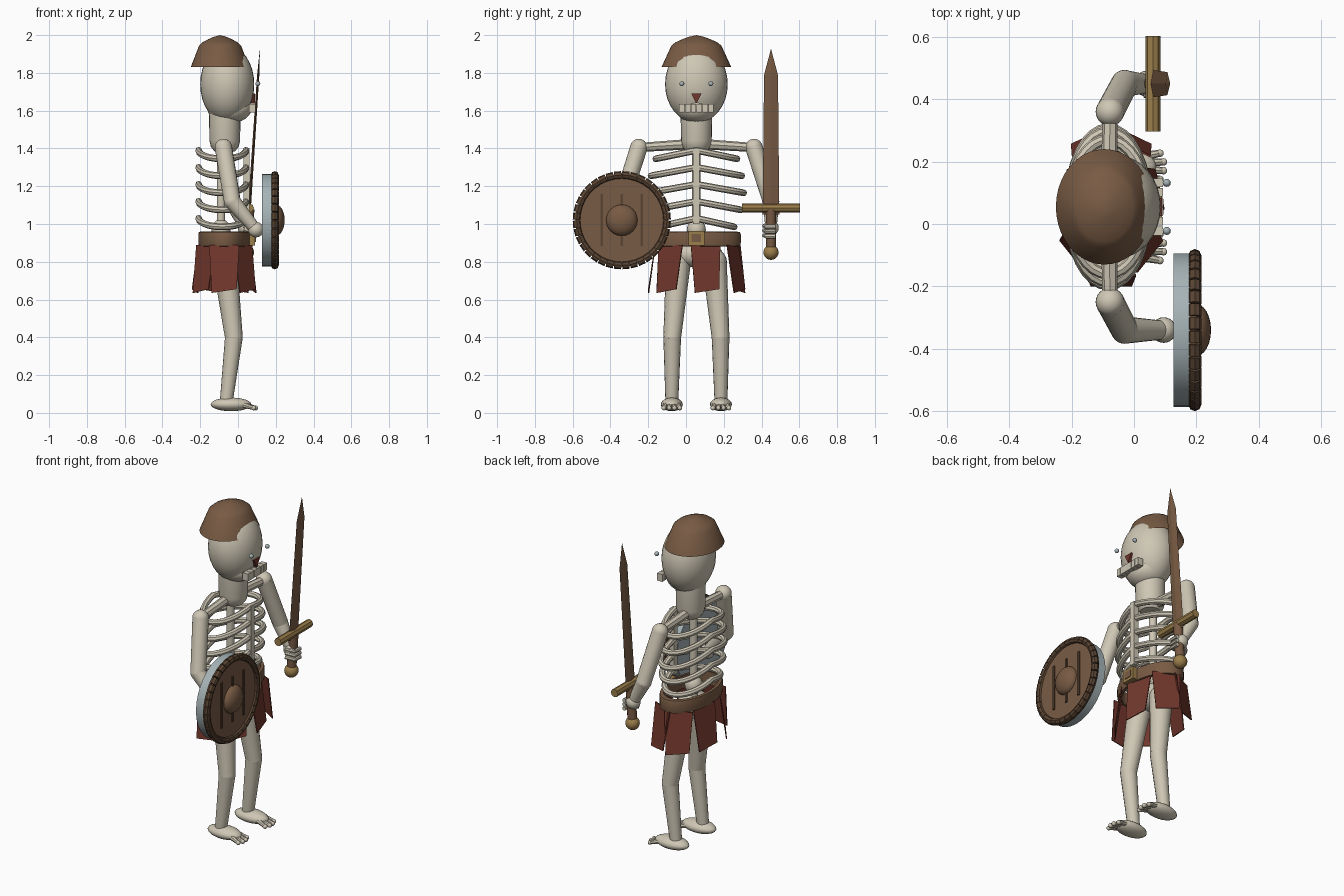
import bpy, bmesh, math
from mathutils import Vector, Matrix

if "Cube" in bpy.data.objects:
    bpy.data.objects.remove(bpy.data.objects["Cube"])


def mat(name, rgb):
    m = bpy.data.materials.new(name)
    m.diffuse_color = (*rgb, 1)
    m.use_nodes = True
    m.node_tree.nodes["Principled BSDF"].inputs["Base Color"].default_value = m.diffuse_color
    return m


BONE = mat("bone", (0.62, 0.57, 0.46))
BROWN = mat("brown leather", (0.19, 0.105, 0.058))
DARK = mat("dark wood", (0.10, 0.057, 0.032))
RED = mat("dark red cloth", (0.165, 0.038, 0.025))
GOLD = mat("brass", (0.33, 0.21, 0.07))
STEEL = mat("steel", (0.38, 0.45, 0.47))
CY = 0.055  # body centre line


def finish(name, bm, material, smooth=True):
    bmesh.ops.recalc_face_normals(bm, faces=bm.faces)
    me = bpy.data.meshes.new(name)
    bm.to_mesh(me)
    bm.free()
    me.materials.append(material)
    ob = bpy.data.objects.new(name, me)
    bpy.context.collection.objects.link(ob)
    if smooth:
        bpy.ops.object.select_all(action='DESELECT')
        ob.select_set(True)
        bpy.context.view_layer.objects.active = ob
        bpy.ops.object.shade_smooth_by_angle(angle=math.radians(40))
    return ob


def ball(name, c, r, material=BONE, seg=24):
    bm = bmesh.new()
    r = r if isinstance(r, tuple) else (r, r, r)
    bmesh.ops.create_uvsphere(bm, u_segments=seg, v_segments=seg // 2, radius=1,
                              matrix=Matrix.Translation(c) @ Matrix.Diagonal((*r, 1)))
    return finish(name, bm, material)


def box(name, c, size, material, rot=None):
    bm = bmesh.new()
    m = Matrix.Translation(c) @ (rot or Matrix()) @ Matrix.Diagonal((*size, 1))
    bmesh.ops.create_cube(bm, size=1, matrix=m)
    return finish(name, bm, material, False)


def tube(name, pts, radii, material=BONE, sides=16, closed=False):
    """Round section swept along points."""
    pts = [Vector(p) for p in pts]
    n = len(pts)
    if not isinstance(radii, (list, tuple)):
        radii = [radii] * n
    bm = bmesh.new()
    rings = []
    for i, p in enumerate(pts):
        a = pts[i - 1] if i or closed else p
        b = pts[(i + 1) % n] if i < n - 1 or closed else p
        t = (b - a).normalized()
        u = t.cross((1, 0, 0) if abs(t.z) > 0.8 else (0, 0, 1)).normalized()
        v = t.cross(u)
        rings.append([bm.verts.new(p + radii[i] * (math.cos(k * math.tau / sides) * u + math.sin(k * math.tau / sides) * v))
                      for k in range(sides)])
    for i in range(n if closed else n - 1):
        q, r = rings[i], rings[(i + 1) % n]
        for k in range(sides):
            j = (k + 1) % sides
            bm.faces.new((q[k], q[j], r[j], r[k]))
    if not closed:
        bm.faces.new(rings[0])
        bm.faces.new(rings[-1])
    return finish(name, bm, material)


def lathe(name, profile, c, scale, material, axis='Z', steps=40):
    """Profile of (radius, height) turned about an axis."""
    bm = bmesh.new()
    vs = [bm.verts.new((r, 0, h)) for r, h in profile]
    es = [bm.edges.new(p) for p in zip(vs, vs[1:])]
    bmesh.ops.spin(bm, geom=vs + es, cent=(0, 0, 0), axis=(0, 0, 1), angle=math.tau, steps=steps, use_merge=True)
    bmesh.ops.remove_doubles(bm, verts=bm.verts, dist=1e-5)
    rot = Matrix.Rotation(math.pi / 2, 4, 'Y') if axis == 'X' else Matrix()
    bm.transform(Matrix.Translation(c) @ Matrix.Diagonal((*scale, 1)) @ rot)
    return finish(name, bm, material)


# Head
ball("skull", (-0.057, CY, 1.74), (0.143, 0.166, 0.205), seg=32)
ball("jaw", (-0.045, CY, 1.615), (0.118, 0.108, 0.082), seg=32)
lathe("helmet", [(0.185, 1.83), (0.132, 1.945), (0.11, 1.962), (0.075, 1.978), (0.04, 1.991), (0, 2.0)],
      (-0.095, CY, 0), (0.84, 1, 1), BROWN)
for s in (-1, 1):
    ball("eye", (0.105, CY + s * 0.077, 1.743), 0.013, STEEL, 12)
for i in range(6):
    box("tooth", (0.075, CY + (i - 2.5) * 0.031, 1.612), (0.035, 0.028, 0.045), BONE)
bm = bmesh.new()
tri = [(-0.028, 1.692), (0.028, 1.692), (0, 1.638)]
back = [bm.verts.new((0.068, CY + y, z)) for y, z in tri]
front = [bm.verts.new((0.09, CY + y, z)) for y, z in tri]
bm.faces.new(back)
bm.faces.new(front)
for i in range(3):
    j = (i + 1) % 3
    bm.faces.new((back[i], back[j], front[j], front[i]))
finish("nose", bm, RED, False)
tube("neck", [(-0.07, CY, z) for z in (1.385, 1.41, 1.44, 1.6)], [0.055, 0.074, 0.081, 0.084], sides=24)

# Rib cage
for z, ry in ((1.39, 0.215), (1.30, 0.24), (1.21, 0.25), (1.12, 0.235), (1.03, 0.20)):
    path = []
    for k in range(32):
        a = k * math.tau / 32
        path.append((-0.083 + 0.125 * math.cos(a), CY + ry * math.sin(a), z - 0.045 * abs(math.sin(a))))
    tube("rib", path, 0.018, sides=8, closed=True)
box("breastbone", (0.045, CY, 1.2), (0.03, 0.035, 0.4), BONE)
tube("spine", [(-0.09, CY, 0.85), (-0.09, CY, 1.42)], 0.022)
ball("lower_spine", (-0.09, CY, 0.97), (0.05, 0.05, 0.055))

# Shoulders and arms
for s, hand in ((-1, (0.095, -0.34, 0.97)), (1, (0.04, 0.45, 0.98))):
    sh = (-0.077, CY + s * 0.305, 1.405)
    el = (-0.03, CY + s * 0.395, 1.12)
    tube("collar_bone", [(-0.08, CY, 1.425), sh], [0.028, 0.024], sides=8)
    ball("shoulder", sh, 0.046)
    tube("upper_arm", [sh, el], [0.046, 0.044])
    ball("elbow", el, 0.044)
    tube("forearm", [el, hand], [0.044, 0.03])
    ball("hand", hand, 0.041)
for i in range(3):
    tube("finger", [(0.03, 0.415, 0.99 - i * 0.025), (0.085, 0.425, 0.985 - i * 0.025),
                    (0.085, 0.475, 0.985 - i * 0.025)], 0.012, sides=8)

# Pelvis, legs and feet
ball("pelvis", (-0.075, CY, 0.84), (0.08, 0.14, 0.07))
for s in (-1, 1):
    hip = (-0.07, CY + s * 0.095, 0.80)
    knee = (-0.022, CY + s * 0.128, 0.40)
    ankle = (-0.062, CY + s * 0.13, 0.06)
    ball("hip", hip, 0.066)
    tube("thigh", [hip, knee], [0.066, 0.047])
    ball("knee", knee, 0.047)
    tube("shin", [knee, ankle], [0.047, 0.034])
    ball("foot", (-0.037, ankle[1], 0.045), (0.108, 0.058, 0.036))
    for d in (-0.042, -0.014, 0.014, 0.042):
        tip = (0.1 - abs(d) * 0.4, ankle[1] + d, 0.026)
        tube("toe", [(0.02, ankle[1] + d * 0.7, 0.045), tip], [0.016, 0.011], sides=8)
        ball("toe_tip", tip, 0.013, seg=10)

# Belt and buckle
lathe("belt", [(0.9, 0.88), (0.985, 0.883), (1, 0.90), (1, 0.945), (0.98, 0.958), (0.87, 0.96), (0.87, 0.88), (0.9, 0.88)],
      (-0.073, CY, 0), (0.137, 0.235, 1), BROWN)
box("buckle", (0.073, CY, 0.925), (0.035, 0.085, 0.075), GOLD)
box("buckle_centre", (0.091, CY, 0.925), (0.006, 0.05, 0.042), BROWN)

# Seven hanging skirt plates
for i in range(7):
    a = -math.pi / 2 + i * math.tau / 7
    out = Vector((math.cos(a), math.sin(a), 0))
    side = Vector((-out.y, out.x, 0))
    top = Vector((-0.073 + 0.12 * out.x, CY + 0.215 * out.y, 0.89))
    low = top + out * 0.035 - Vector((0, 0, 0.255))
    bm = bmesh.new()
    layers = []
    for t in (0, 0.006):
        layers.append([bm.verts.new(p + out * t) for p in
                       (top - side * 0.08, top + side * 0.08, low + side * 0.066 + Vector((0, 0, 0.02)), low - side * 0.066)])
    bm.faces.new(layers[0])
    bm.faces.new(layers[1])
    for k in range(4):
        j = (k + 1) % 4
        bm.faces.new((layers[0][k], layers[0][j], layers[1][j], layers[1][k]))
    finish("skirt_plate", bm, RED, False)

# Round shield
SC = Vector((0, -0.34, 1.02))
lathe("shield_backing", [(0, 0.127), (0.246, 0.127), (0.246, 0.18), (0, 0.18)], SC, (1, 1, 1), STEEL, 'X', 32)
lathe("shield_face", [(0, 0.178), (0.245, 0.178), (0.245, 0.2), (0, 0.2)], SC, (1, 1, 1), BROWN, 'X')
for i in range(36):
    a, b = (math.tau * (i + f) / 36 for f in (0.04, 0.96))
    tube("rim_block", [SC + Vector((0.195, 0.239 * math.cos(t), 0.239 * math.sin(t))) for t in (a, b)],
         0.021, DARK, 8)
for y in (-0.106, 0, 0.106):
    box("shield_bar", SC + Vector((0.203, y, 0)), (0.009, 0.014, 0.275), DARK)
ball("shield_boss", SC + Vector((0.2, 0, 0)), (0.047, 0.083, 0.083), BROWN)

# Sword, leaning slightly forward
LEAN = Matrix.Translation((0.045, 0.45, 0.85)) @ Matrix.Rotation(math.atan(0.066), 4, 'Y')
bm = bmesh.new()
rings = []
for z, w, t in ((0.2, 0.044, 0.008), (0.94, 0.037, 0.006)):
    rings.append([bm.verts.new(p) for p in ((t, 0, z), (0, w, z), (-t, 0, z), (0, -w, z))])
tip = bm.verts.new((0, 0, 1.08))
bm.faces.new(rings[0])
for k in range(4):
    j = (k + 1) % 4
    bm.faces.new((rings[0][k], rings[0][j], rings[1][j], rings[1][k]))
    bm.faces.new((rings[1][k], rings[1][j], tip))
bm.transform(LEAN)
finish("sword_blade", bm, BROWN, False)
tube("cross_guard", [LEAN @ Vector((0, y, 0.235)) for y in (-0.153, 0.153)], 0.024, GOLD, 8)
tube("sword_grip", [LEAN @ Vector((0, 0, z)) for z in (0.01, 0.23)], 0.027, BROWN, 12)
ball("pommel", LEAN @ Vector((0, 0, 0)), 0.04, GOLD)
